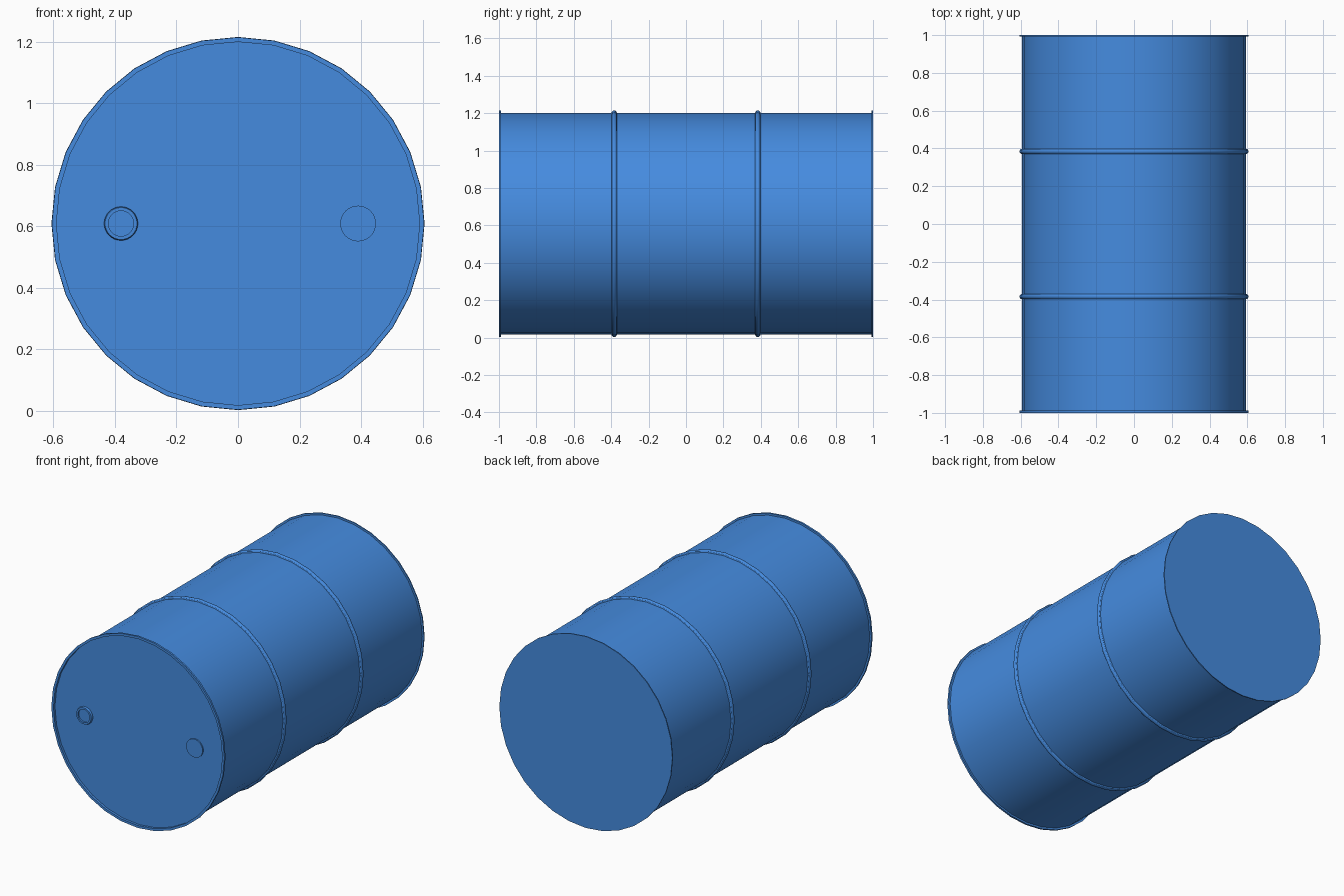
import bpy, math

if "Cube" in bpy.data.objects:
    bpy.data.objects.remove(bpy.data.objects["Cube"])

CZ = 0.609  # height of the drum axis

blue = bpy.data.materials.new("blue_paint")
blue.diffuse_color = (0.06, 0.26, 0.74, 1)
blue.use_nodes = True
blue.node_tree.nodes["Principled BSDF"].inputs["Base Color"].default_value = blue.diffuse_color


def lathe(name, profile, cx=0.0, sides=32):
    """Revolve (radius, y) points around a y-parallel axis; ends with radius 0 become caps."""
    verts, faces, rows = [], [], []
    for r, y in profile:
        start = len(verts)
        n = sides if r > 0 else 1
        for i in range(n):
            a = 2 * math.pi * i / sides
            verts.append((cx + r * math.sin(a), y, CZ + r * math.cos(a)))
        rows.append([start + i for i in range(n)])
    for a, b in zip(rows, rows[1:]):
        if len(a) == 1:
            faces.append(b)
        elif len(b) == 1:
            faces.append(a[::-1])
        else:
            for i in range(sides):
                j = (i + 1) % sides
                faces.append((a[i], b[i], b[j], a[j]))
    # cap centres are not used as vertices of any face, so drop them
    used = sorted({v for f in faces for v in f})
    remap = {v: k for k, v in enumerate(used)}
    mesh = bpy.data.meshes.new(name)
    mesh.from_pydata([verts[v] for v in used], [], [[remap[v] for v in f] for f in faces])
    mesh.update()
    ob = bpy.data.objects.new(name, mesh)
    bpy.context.collection.objects.link(ob)
    mesh.materials.append(blue)
    # consistent outward normals
    bpy.ops.object.select_all(action='DESELECT')
    ob.select_set(True)
    bpy.context.view_layer.objects.active = ob
    bpy.ops.object.mode_set(mode='EDIT')
    bpy.ops.mesh.select_all(action='SELECT')
    bpy.ops.mesh.normals_make_consistent(inside=False)
    bpy.ops.object.mode_set(mode='OBJECT')
    bpy.ops.object.shade_smooth_by_angle(angle=math.radians(30))
    return ob


def hoop(y):
    """Rounded rolling hoop bulging from the wall."""
    pts = []
    for k in range(7):
        a = math.pi * k / 6
        pts.append((0.593 + 0.013 * math.sin(a), y - 0.014 * math.cos(a)))
    return pts


# drum shell: recessed front lid, front rim, wall with two hoops, flat back flange
drum = [(0, -0.985), (0.59, -0.985), (0.59, -1.0), (0.605, -1.0), (0.605, -0.988), (0.593, -0.988)]
drum += hoop(-0.384) + hoop(0.384)
drum += [(0.593, 0.993), (0.605, 0.993), (0.605, 1.0), (0.0, 1.0)]
lathe("drum_shell", drum)

# small bung: raised collar with a sunken plug
lathe("small_bung", [(0.055, -0.984), (0.055, -0.992), (0.052, -0.998), (0.041, -0.998),
                     (0.041, -0.988), (0, -0.988)], cx=-0.38)

# large bung: plain flat disc
lathe("large_bung", [(0.058, -0.984), (0.058, -0.993), (0, -0.993)], cx=0.39)
